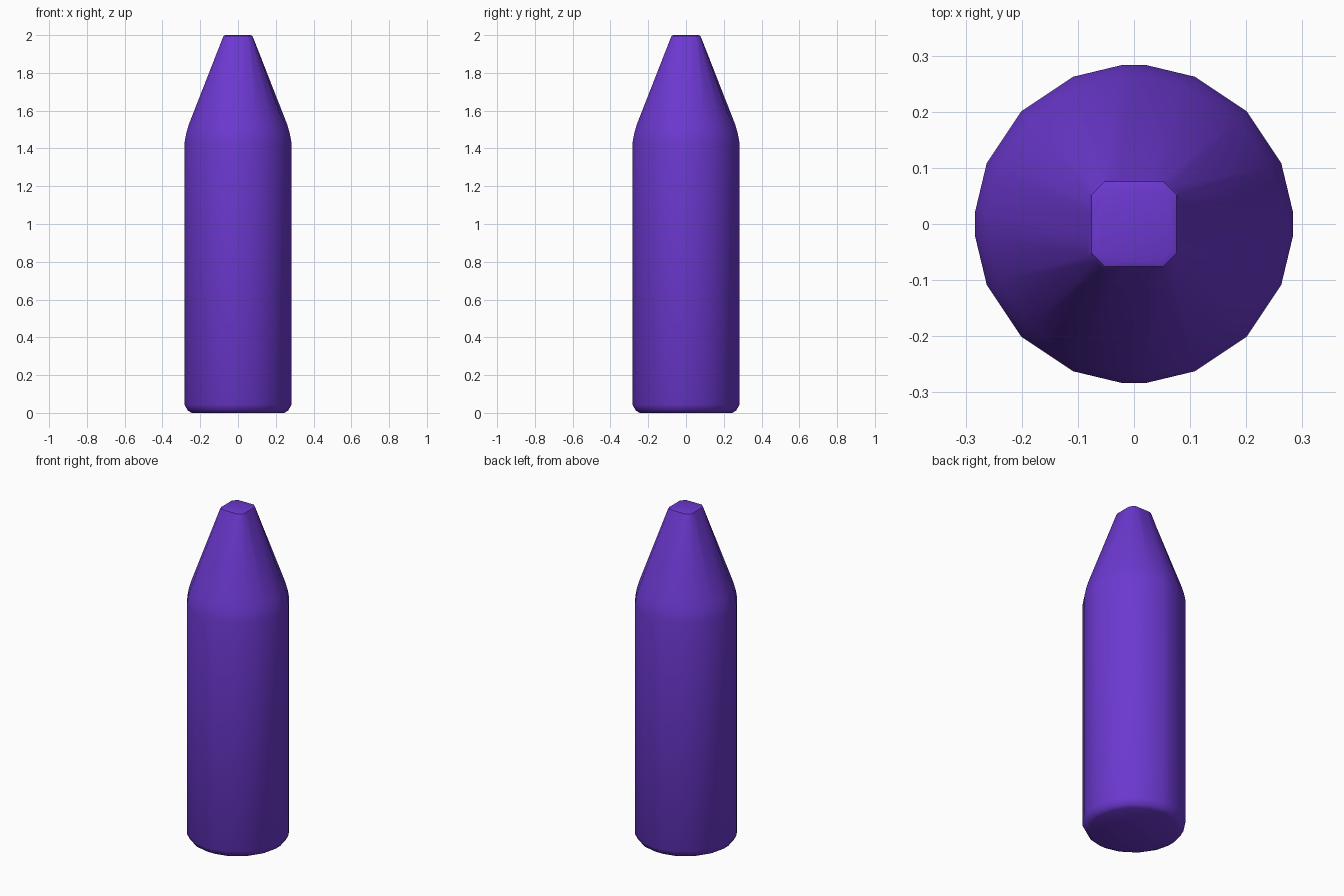
import bpy, bmesh, math

cube = bpy.data.objects.get("Cube")
if cube:
    bpy.data.objects.remove(cube, do_unlink=True)

# One colour
purple = bpy.data.materials.new("purple")
purple.use_nodes = True
colour = (0.15, 0.04, 0.63, 1)
purple.diffuse_color = colour
bsdf = next(n for n in purple.node_tree.nodes if n.type == 'BSDF_PRINCIPLED')
bsdf.inputs["Base Color"].default_value = colour


def four_way(quadrant):
    """Repeat a quadrant of points around the z axis."""
    points = []
    for _ in range(4):
        points += quadrant
        quadrant = [(-y, x) for x, y in quadrant]
    return points


# Twenty-sided body section and chamfered-square tip section, both at unit size
body = four_way([(math.cos(math.radians(a)), math.sin(math.radians(a)))
                 for a in (4.5, 22.5, 45, 67.5, 85.5)])
tip = four_way([(1, 0.25), (1, 0.68), (0.84, 0.84), (0.68, 1), (0.25, 1)])

# Rings from base to tip: section, size, height
rings = [(body, 0.245, 0), (body, 0.267, 0.012), (body, 0.284, 0.045),
         (body, 0.284, 1.43), (body, 0.276, 1.475), (body, 0.262, 1.525),
         (tip, 0.081, 1.985), (tip, 0.076, 1.996), (tip, 0.067, 2.0)]

bm = bmesh.new()
loops = [[bm.verts.new((x * size, y * size, z)) for x, y in section]
         for section, size, z in rings]
for low, high in zip(loops, loops[1:]):
    for i in range(len(low)):
        j = (i + 1) % len(low)
        bm.faces.new((low[i], low[j], high[j], high[i]))
bm.faces.new(loops[0][::-1])
bm.faces.new(loops[-1])
bmesh.ops.recalc_face_normals(bm, faces=bm.faces)

mesh = bpy.data.meshes.new("tapered_stick")
bm.to_mesh(mesh)
bm.free()
mesh.materials.append(purple)
stick = bpy.data.objects.new("tapered_stick", mesh)
bpy.context.collection.objects.link(stick)

# Smooth sides with crisp end caps
bpy.ops.object.select_all(action='DESELECT')
stick.select_set(True)
bpy.context.view_layer.objects.active = stick
bpy.ops.object.shade_smooth_by_angle(angle=math.radians(35))
